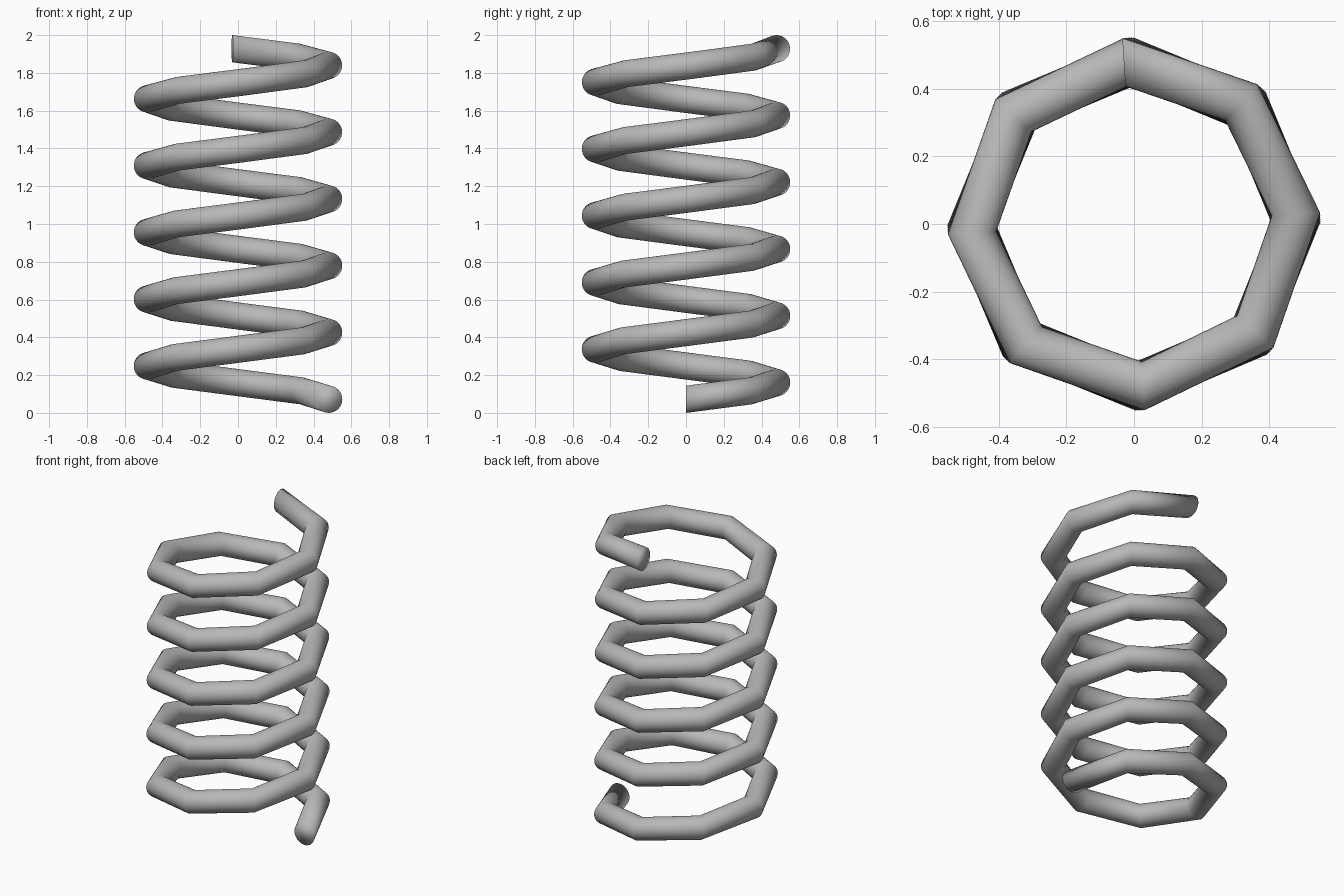
import bpy, bmesh
from math import sin, cos, pi, radians

if "Cube" in bpy.data.objects:
    bpy.data.objects.remove(bpy.data.objects["Cube"])

COIL_R, WIRE_R = 0.48, 0.072       # coil centre-line radius, wire radius
STEPS, SIDES = 42, 32              # eight-ish steps per turn, round wire
TOTAL = radians(5.26 * 360)        # a little over five and a quarter turns
RISE = 2.0 - 2 * WIRE_R

bm = bmesh.new()


def ring(i):
    """Upright circular section placed at step i of the helix."""
    a = TOTAL * i / STEPS
    z = WIRE_R + RISE * i / STEPS
    verts = []
    for k in range(SIDES):
        t = 2 * pi * k / SIDES
        r = COIL_R + WIRE_R * cos(t)
        verts.append(bm.verts.new((r * cos(a), r * sin(a), z + WIRE_R * sin(t))))
    return verts


# Wire: bridge the sections along the helix
rings = [ring(i) for i in range(STEPS + 1)]
for lower, upper in zip(rings, rings[1:]):
    for k in range(SIDES):
        n = (k + 1) % SIDES
        bm.faces.new((lower[k], lower[n], upper[n], upper[k]))

# End caps
bm.faces.new(rings[0])
bm.faces.new(rings[-1])
bmesh.ops.recalc_face_normals(bm, faces=bm.faces[:])
for f in bm.faces:
    f.smooth = True

mesh = bpy.data.meshes.new("coil_spring")
bm.to_mesh(mesh)
bm.free()

# Darker grey steel
steel = bpy.data.materials.new("dark_steel")
steel.diffuse_color = (0.48, 0.48, 0.48, 1.0)
steel.use_nodes = True
steel.node_tree.nodes["Principled BSDF"].inputs["Base Color"].default_value = steel.diffuse_color
mesh.materials.append(steel)
bpy.context.collection.objects.link(bpy.data.objects.new("coil_spring", mesh))
